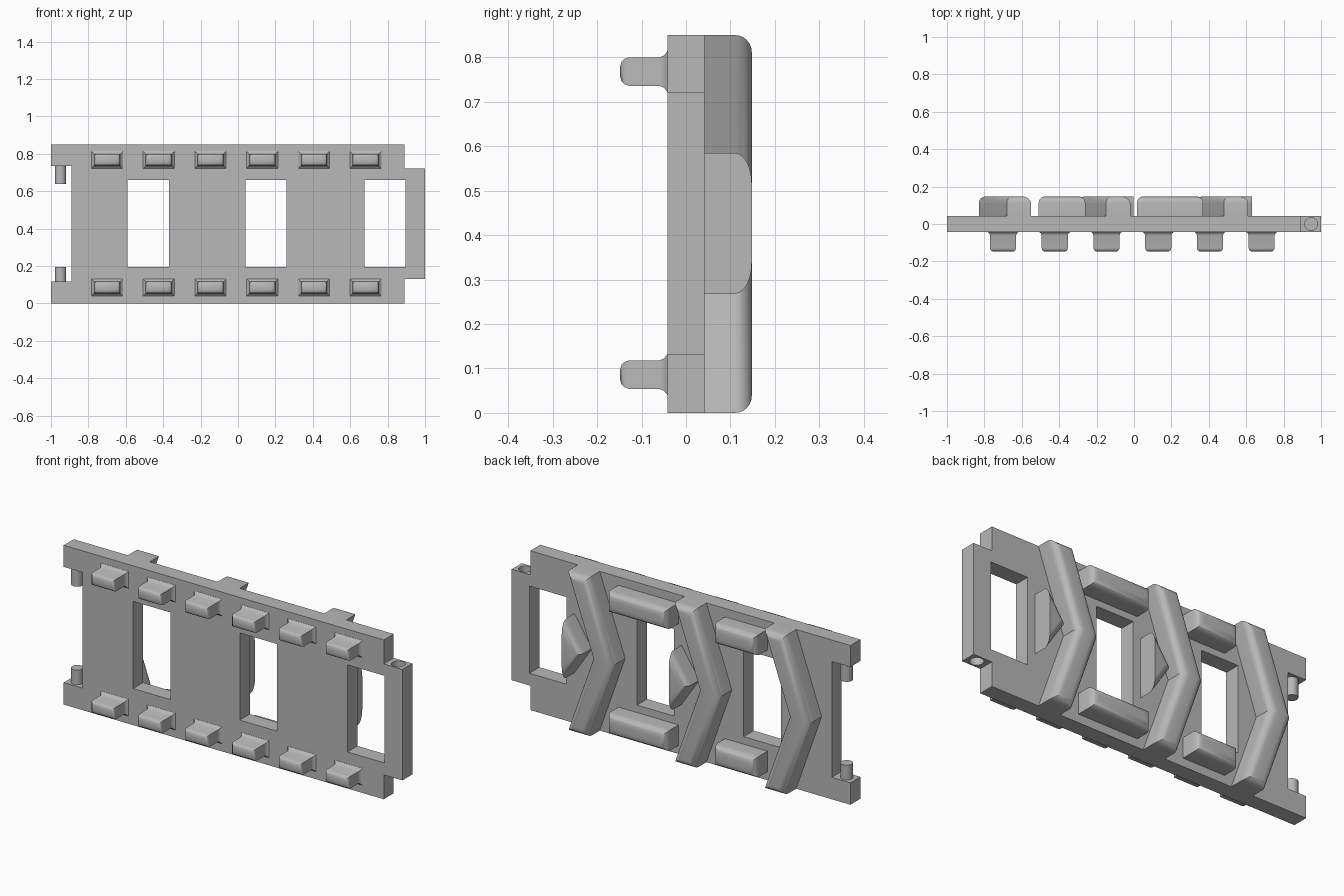
import bpy, bmesh, math
from mathutils import Matrix

if "Cube" in bpy.data.objects:
    bpy.data.objects.remove(bpy.data.objects["Cube"])

H = 0.85          # overall height
FACE = 0.042      # half thickness of the plate
OUT = 0.148       # reach of raised parts

grey = bpy.data.materials.new("plain_grey")
grey.use_nodes = True
colour = (0.48, 0.48, 0.48, 1)
grey.diffuse_color = colour
grey.node_tree.nodes["Principled BSDF"].inputs["Base Color"].default_value = colour


def finish(bm, name, smooth=True):
    bmesh.ops.recalc_face_normals(bm, faces=bm.faces[:])
    mesh = bpy.data.meshes.new(name)
    bm.to_mesh(mesh)
    bm.free()
    mesh.materials.append(grey)
    ob = bpy.data.objects.new(name, mesh)
    bpy.context.scene.collection.objects.link(ob)
    if smooth:
        shade(ob)
    return ob


def shade(ob):
    bpy.ops.object.select_all(action='DESELECT')
    ob.select_set(True)
    bpy.context.view_layer.objects.active = ob
    bpy.ops.object.shade_smooth_by_angle(angle=math.radians(35))


def prism(name, outline, y0, y1, radius=0, keep=None):
    """Extrude an x-z outline along y and round its outer rim."""
    bm = bmesh.new()
    base = bm.faces.new([bm.verts.new((x, y0, z)) for x, z in outline])
    ext = bmesh.ops.extrude_face_region(bm, geom=[base])
    for v in ext["geom"]:
        if isinstance(v, bmesh.types.BMVert):
            v.co.y = y1
    if radius:
        rim = [e for e in bm.edges if all(abs(v.co.y - y1) < 1e-5 for v in e.verts)]
        if keep:
            rim = [e for e in rim if not keep(e)]
        bmesh.ops.bevel(bm, geom=rim, offset=radius, segments=6, profile=0.5,
                        affect='EDGES', clamp_overlap=True)
    return finish(bm, name, bool(radius))


def rect(x0, x1, z0, z1):
    return [(x0, z0), (x1, z0), (x1, z1), (x0, z1)]


def cylinder(name, x, z0, z1, r):
    bm = bmesh.new()
    bmesh.ops.create_cone(bm, cap_ends=True, segments=32, radius1=r, radius2=r,
                          depth=z1 - z0, matrix=Matrix.Translation((x, 0, (z0 + z1) / 2)))
    return finish(bm, name)


def cut(target, cutter):
    mod = target.modifiers.new("cut", 'BOOLEAN')
    mod.operation, mod.solver, mod.object = 'DIFFERENCE', 'EXACT', cutter
    bpy.ops.object.select_all(action='DESELECT')
    bpy.context.view_layer.objects.active = target
    target.select_set(True)
    bpy.ops.object.modifier_apply(modifier=mod.name)
    bpy.data.objects.remove(cutter)


# Plate with a notch on one end and a tab on the other
plate = prism("plate", [
    (-1, 0), (0.89, 0), (0.89, 0.13), (1, 0.13), (1, 0.722), (0.89, 0.722),
    (0.89, H), (-1, H), (-1, 0.735), (-0.89, 0.735), (-0.89, 0.117), (-1, 0.117)],
    -FACE, FACE)

# Windows and hinge sockets
for x in (-0.59, 0.04, 0.675):
    cut(plate, prism("window_cutter", rect(x, x + 0.22, 0.195, 0.66), -0.2, 0.2))
for z0, z1 in ((0.05, 0.22), (0.63, 0.8)):
    cut(plate, cylinder("socket_cutter", 0.947, z0, z1, 0.034))
shade(plate)

# Hinge pins
cylinder("lower_hinge_pin", -0.949, 0.11, 0.195, 0.03)
cylinder("upper_hinge_pin", -0.949, 0.64, 0.74, 0.03)

# Chevron treads on the back
for i, x in enumerate((-0.68, -0.15, 0.48)):
    w, lean = 0.13, 0.15
    prism(f"chevron_tread_{i + 1}", [
        (x, 0), (x + w, 0), (x + w - lean, H / 2), (x + w, H),
        (x, H), (x - lean, H / 2)], FACE - 0.002, OUT, 0.038)

# Wedges nested in two chevrons, flat side next to the window
for i, x in enumerate((-0.003, 0.63)):
    prism(f"wedge_{i + 1}", [(x, 0.268), (x, 0.585), (x - 0.105, 0.4265)],
          FACE - 0.002, OUT, 0.038,
          keep=lambda e: abs(e.verts[0].co.x - e.verts[1].co.x) < 1e-5)

# Horizontal bars between chevrons
for i, (x0, x1) in enumerate(((-0.51, -0.26), (0.015, 0.37))):
    for level, z in (("lower", 0.045), ("upper", H - 0.155)):
        prism(f"{level}_bar_{i + 1}", rect(x0, x1, z, z + 0.11), FACE - 0.002, OUT, 0.038)


# Front guide studs: flared foot, straight sides, rounded tip
def stud(name, x, z):
    bm = bmesh.new()
    rings = []
    for y, grow in ((-FACE + 0.002, 0.017), (-0.044, 0.011), (-0.05, 0.004), (-0.06, 0),
                    (-0.128, 0), (-0.138, -0.003), (-0.145, -0.01), (-OUT, -0.02)):
        a, b = 0.07 + grow, 0.032 + grow
        rings.append([bm.verts.new((px, y, pz))
                      for px, pz in rect(x - a, x + a, z - b, z + b)])
    for r, s in zip(rings, rings[1:]):
        for k in range(4):
            n = (k + 1) % 4
            bm.faces.new((r[k], r[n], s[n], s[k]))
    bm.faces.new(rings[0])
    bm.faces.new(rings[-1])
    finish(bm, name)


for i in range(6):
    x = -0.7 + 0.2765 * i
    stud(f"lower_stud_{i + 1}", x, 0.086)
    stud(f"upper_stud_{i + 1}", x, 0.768)
